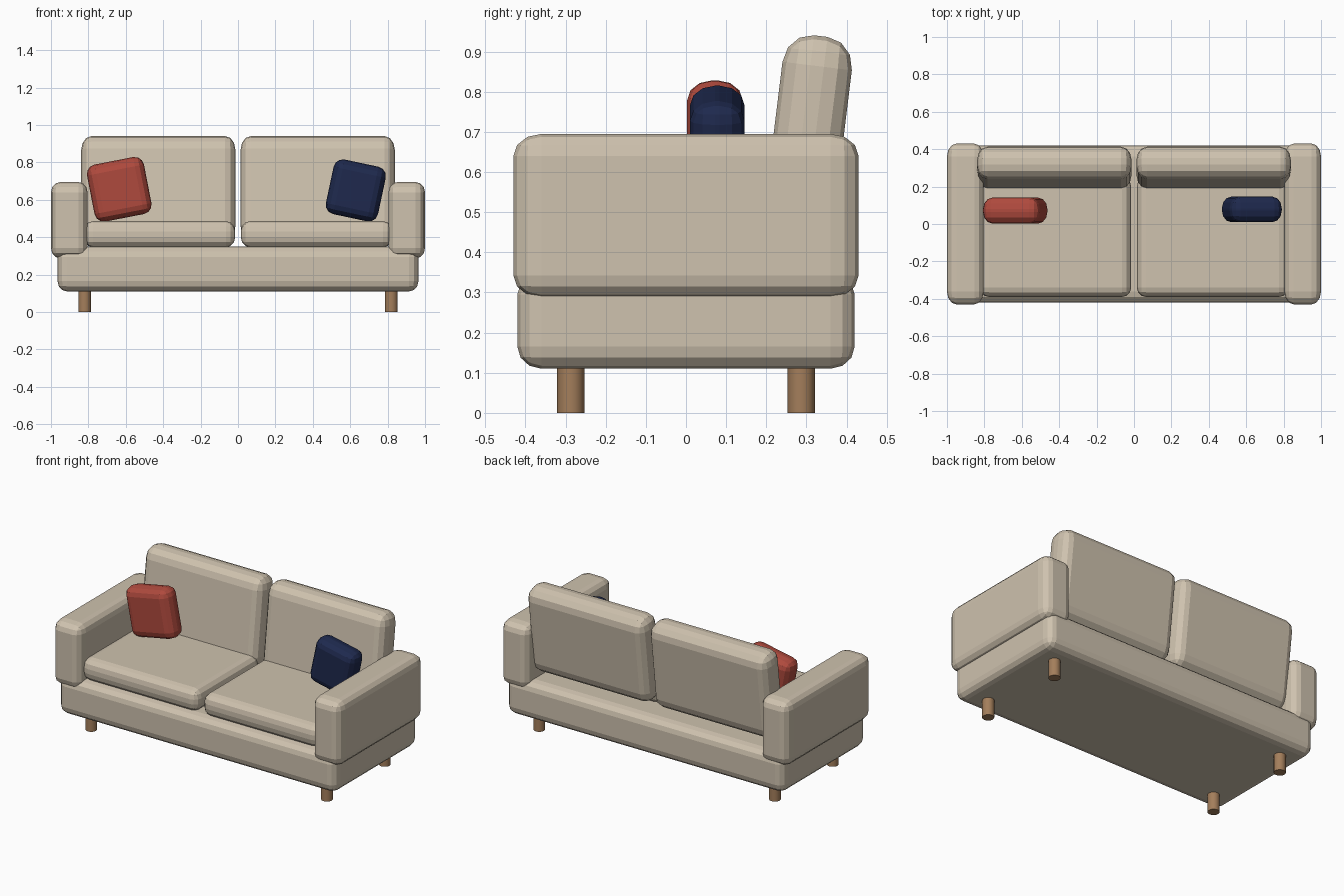
import bpy, bmesh, math
from mathutils import Vector, Matrix

if "Cube" in bpy.data.objects:
    bpy.data.objects.remove(bpy.data.objects["Cube"])


def material(name, rgb):
    m = bpy.data.materials.new(name)
    m.diffuse_color = (*rgb, 1.0)
    m.use_nodes = True
    m.node_tree.nodes["Principled BSDF"].inputs["Base Color"].default_value = m.diffuse_color
    return m


FABRIC = material("beige fabric", (0.62, 0.54, 0.425))
WOOD = material("leg wood", (0.37, 0.21, 0.105))
RED = material("red fabric", (0.43, 0.068, 0.047))
NAVY = material("navy fabric", (0.013, 0.022, 0.075))


def finish(bm, name, mat, loc, rot=(0, 0, 0)):
    me = bpy.data.meshes.new(name)
    bm.to_mesh(me)
    bm.free()
    me.materials.append(mat)
    ob = bpy.data.objects.new(name, me)
    ob.location = loc
    ob.rotation_euler = [math.radians(a) for a in rot]
    bpy.context.collection.objects.link(ob)
    return ob


def soft_box(name, mat, loc, size, radius, rot=(0, 0, 0)):
    """Box with faceted rounded edges; radius may differ per axis."""
    r = Vector(radius)
    bm = bmesh.new()
    bmesh.ops.create_cube(bm, size=1)
    bmesh.ops.scale(bm, vec=[s / q for s, q in zip(size, r)], verts=bm.verts)
    bmesh.ops.bevel(bm, geom=bm.edges[:], offset=1.0, offset_type='OFFSET',
                    segments=3, profile=0.5, affect='EDGES', clamp_overlap=True)
    bmesh.ops.scale(bm, vec=r, verts=bm.verts)
    return finish(bm, name, mat, loc, rot)


# Base
soft_box("base", FABRIC, (0, 0, 0.23), (1.93, 0.84, 0.24), (0.05, 0.06, 0.055))

for side, sx in (("left", -1), ("right", 1)):
    # Armrests
    soft_box(side + "_armrest", FABRIC, (sx * 0.902, 0, 0.491),
             (0.196, 0.86, 0.408), (0.05, 0.07, 0.055))
    # Seat and back cushions
    soft_box(side + "_seat_cushion", FABRIC, (sx * 0.42, -0.07, 0.416),
             (0.81, 0.64, 0.14), (0.05, 0.05, 0.055))
    soft_box(side + "_back_cushion", FABRIC, (sx * 0.426, 0.302, 0.663),
             (0.825, 0.174, 0.555), (0.055, 0.07, 0.075), (-7, 0, 0))
    # Legs
    for end, sy in (("front", -1), ("back", 1)):
        bm = bmesh.new()
        bmesh.ops.create_cone(bm, cap_ends=True, segments=16, radius1=0.034,
                              radius2=0.034, depth=0.13)
        leg = finish(bm, f"{end}_{side}_leg", WOOD, (sx * 0.82, sy * 0.287, 0.065))
        bpy.context.view_layer.objects.active = leg
        leg.select_set(True)
        bpy.ops.object.shade_smooth_by_angle(angle=math.radians(35))
        leg.select_set(False)

# Throw pillows
soft_box("red_pillow", RED, (-0.635, 0.072, 0.656), (0.31, 0.138, 0.31),
         (0.05, 0.062, 0.05), (0, -11, 0))
soft_box("navy_pillow", NAVY, (0.63, 0.078, 0.65), (0.285, 0.136, 0.298),
         (0.05, 0.062, 0.05), (0, 12, 0))
